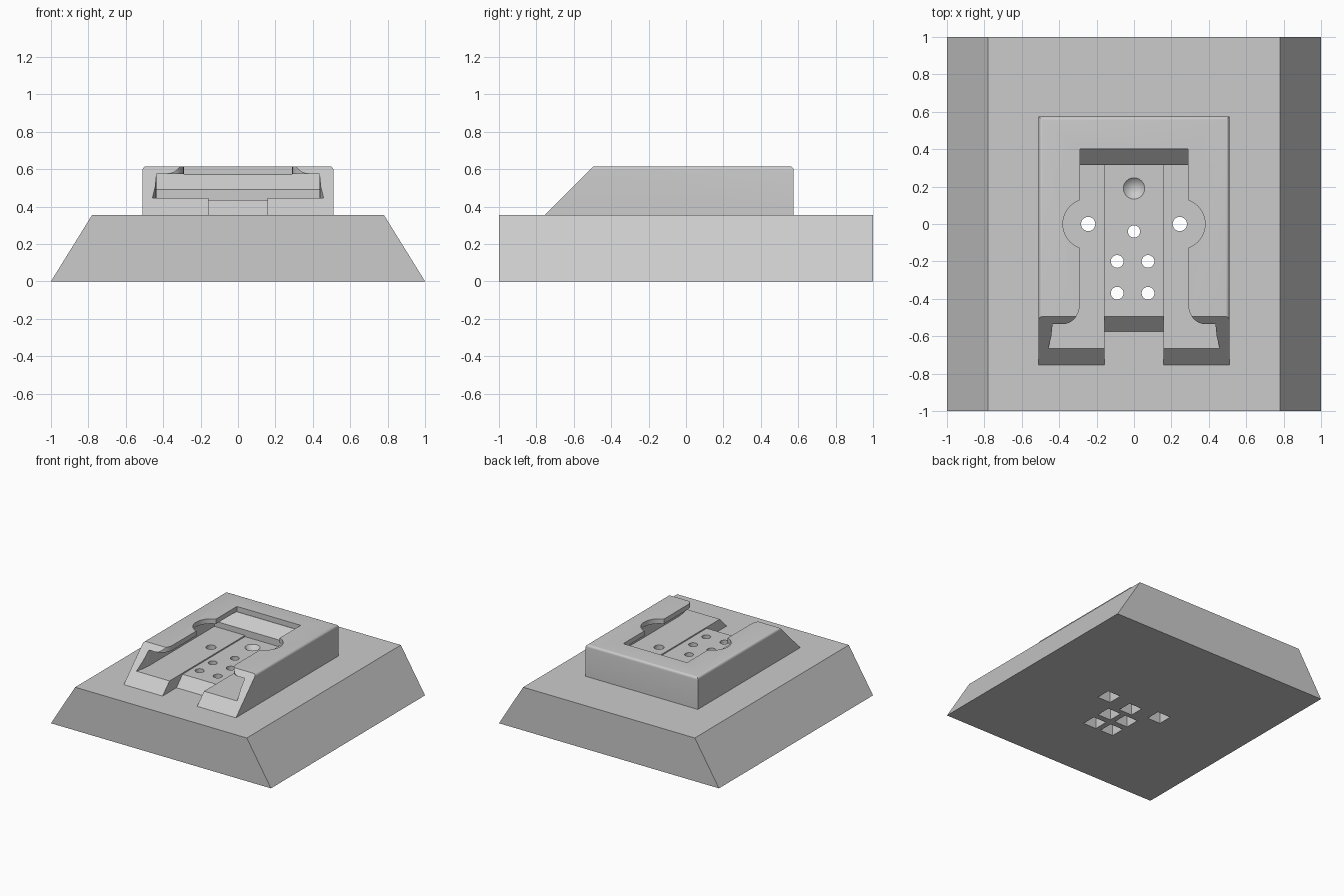
import bpy, bmesh, math

if "Cube" in bpy.data.objects:
    bpy.data.objects.remove(bpy.data.objects["Cube"])

grey = bpy.data.materials.new("plain grey")
grey.diffuse_color = (0.6, 0.6, 0.6, 1)
grey.use_nodes = True
grey.node_tree.nodes["Principled BSDF"].inputs["Base Color"].default_value = grey.diffuse_color


def prism(name, pts, axis, lo, hi):
    """Extrude a closed profile along x, y or z."""
    place = {"x": lambda a, b, h: (h, a, b),
             "y": lambda a, b, h: (a, h, b),
             "z": lambda a, b, h: (a, b, h)}[axis]
    bm = bmesh.new()
    ends = [[bm.verts.new(place(a, b, h)) for a, b in pts] for h in (lo, hi)]
    bm.faces.new(ends[0])
    bm.faces.new(ends[1])
    n = len(pts)
    for i in range(n):
        j = (i + 1) % n
        bm.faces.new((ends[0][i], ends[0][j], ends[1][j], ends[1][i]))
    return finish(name, bm)


def finish(name, bm):
    bmesh.ops.recalc_face_normals(bm, faces=bm.faces)
    me = bpy.data.meshes.new(name)
    bm.to_mesh(me)
    bm.free()
    me.materials.append(grey)
    ob = bpy.data.objects.new(name, me)
    bpy.context.collection.objects.link(ob)
    return ob


def circle(x, y, r, n=40):
    return [(x + r * math.cos(2 * math.pi * i / n),
             y + r * math.sin(2 * math.pi * i / n)) for i in range(n)]


def rect(x, y, h):
    return [(x - h, y - h), (x + h, y - h), (x + h, y + h), (x - h, y + h)]


def combine(target, tool, op="DIFFERENCE"):
    """Apply a boolean and discard the tool."""
    mod = target.modifiers.new("bool", "BOOLEAN")
    mod.operation = op
    mod.solver = "EXACT"
    mod.object = tool
    bpy.context.view_layer.objects.active = target
    bpy.ops.object.modifier_apply(modifier=mod.name)
    bpy.data.objects.remove(tool, do_unlink=True)


def mirrored(half):
    return half + [(-x, y) for x, y in reversed(half)]


# Sloped base
BASE = 0.355
dock = prism("dock_body", [(-1, 0), (1, 0), (0.78, BASE), (-0.78, BASE)], "y", -1, 1)

# Raised holder with a sloped front, sunk slightly into the base
holder = prism("holder", [(-0.755, 0.3), (0.575, 0.3), (0.575, 0.615),
                          (-0.495, 0.615), (-0.755, BASE)], "x", -0.51, 0.51)

# Rounded top edges on the sides and back
bm = bmesh.new()
bm.from_mesh(holder.data)
rim = [e for e in bm.edges if all(v.co.z > 0.61 for v in e.verts)
       and sum(v.co.y for v in e.verts) / 2 > -0.4]
bmesh.ops.bevel(bm, geom=rim, offset=0.02, segments=5, profile=0.5, affect="EDGES")
bm.to_mesh(holder.data)
bm.free()

# Wide plate cavity under the lips, with a ramp at its back
combine(holder, prism("cavity", [(-1, 0.445), (0.315, 0.445), (0.315, 0.49),
                                 (0.4, 0.575), (-1, 0.575)], "x", -0.435, 0.435))

# Flared cavity mouth
combine(holder, prism("mouth", mirrored([(0.42, -0.5), (0.436, -0.54), (0.442, -0.6),
                                         (0.458, -0.665), (0.458, -0.9)]),
                      "z", 0.445, 0.575))

# Open top between the lips, with rounded lip corners
lip = [(0.29, 0.4)]
for i in range(13):
    a = math.radians(180 + 90 * i / 12)
    lip.append((0.38 + 0.09 * math.cos(a), -0.43 + 0.105 * math.sin(a)))
lip.append((0.38, -0.9))
combine(holder, prism("top_opening", mirrored(lip), "z", 0.572, 0.8))

# Round reliefs in the lips
for s in (-1, 1):
    combine(holder, prism("lip_relief", circle(s * 0.245, 0, 0.135, 64), "z", 0.5, 0.8))

# Shallow centre channel with a sloped front end
combine(holder, prism("channel", [(-1, 0.2), (-0.575, 0.2), (-0.575, BASE),
                                  (-0.495, 0.435), (0.315, 0.435), (0.315, 0.48),
                                  (-1, 0.48)], "x", -0.157, 0.157))

combine(dock, holder, "UNION")

# Through holes with square pockets underneath
holes = [(-0.245, 0, 0.038), (0.245, 0, 0.038), (0, -0.04, 0.033)]
holes += [(x, y, 0.034) for x in (-0.09, 0.075) for y in (-0.2, -0.37)]
for x, y, r in holes:
    combine(dock, prism("hole", circle(x, y, r), "z", -0.1, 0.5))
    combine(dock, prism("pocket", rect(x, y, 0.06), "z", -0.1, 0.3))

# Conical dimple in the channel floor
bm = bmesh.new()
bmesh.ops.create_cone(bm, cap_ends=True, segments=40, radius1=0, radius2=0.077, depth=0.077)
bmesh.ops.remove_doubles(bm, verts=bm.verts, dist=1e-5)
bmesh.ops.translate(bm, verts=bm.verts, vec=(0, 0.19, 0.455 - 0.0385))
combine(dock, finish("dimple", bm))

# Smooth the round parts and keep hard edges
bpy.ops.object.select_all(action="DESELECT")
dock.select_set(True)
bpy.context.view_layer.objects.active = dock
bpy.ops.object.shade_smooth_by_angle(angle=math.radians(30))
